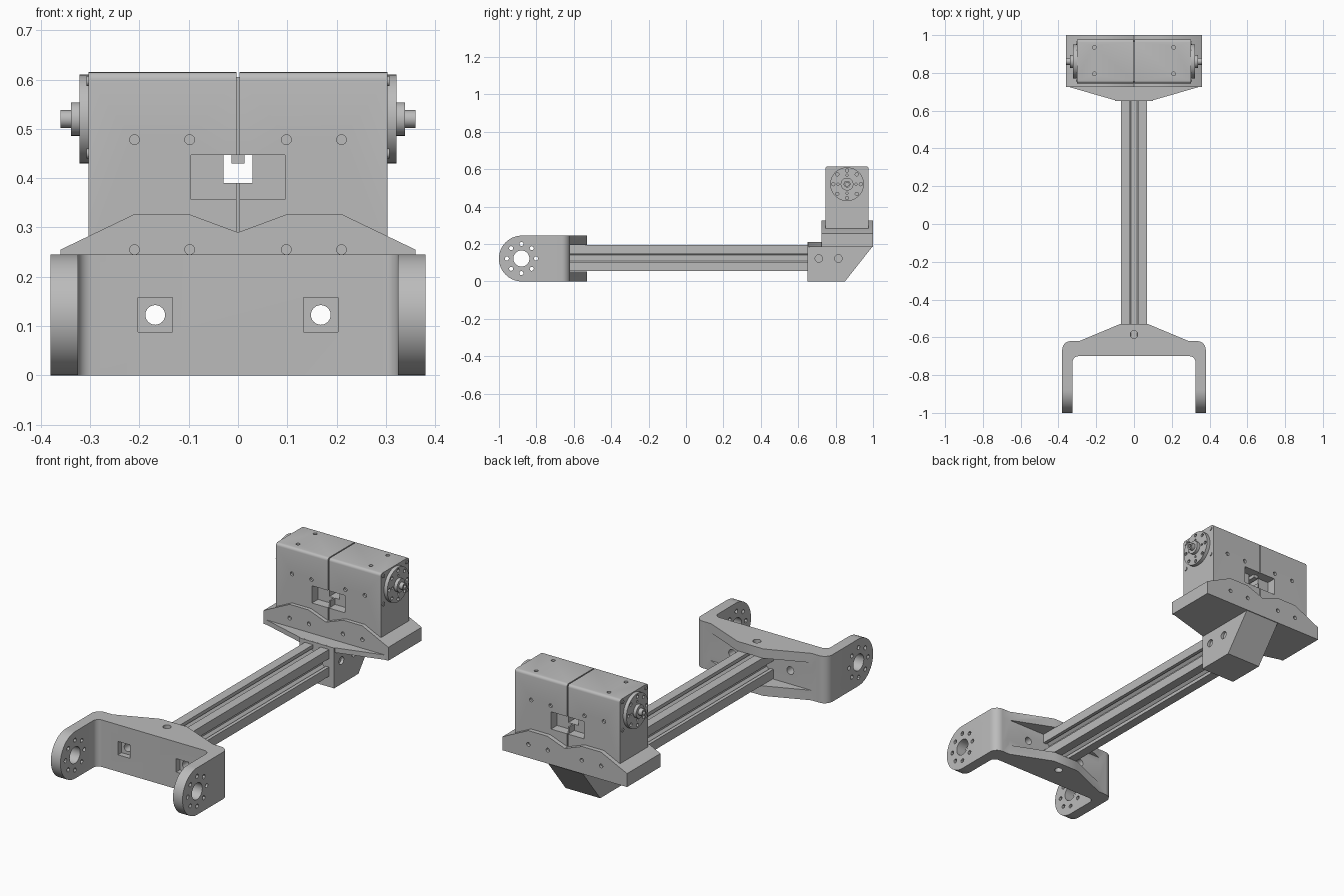
import bpy, bmesh
from math import pi, cos, sin
from mathutils import Vector

cube = bpy.data.objects.get("Cube")
if cube:
    bpy.data.objects.remove(cube, do_unlink=True)

grey = bpy.data.materials.new("machined grey")
grey.use_nodes = True
color = (0.5, 0.5, 0.5, 1)
grey.diffuse_color = color
grey.node_tree.nodes["Principled BSDF"].inputs["Base Color"].default_value = color


def place(axis, a, b, depth):
    return {"x": (depth, a, b), "y": (a, depth, b), "z": (a, b, depth)}[axis]


def prism(name, outline, axis, lo, hi):
    """Extrude a 2D outline along an axis."""
    bm = bmesh.new()
    face = bm.faces.new([bm.verts.new(place(axis, a, b, lo)) for a, b in outline])
    ext = bmesh.ops.extrude_face_region(bm, geom=[face])
    move = Vector(place(axis, 0, 0, hi - lo))
    bmesh.ops.translate(bm, vec=move, verts=[v for v in ext["geom"] if isinstance(v, bmesh.types.BMVert)])
    bmesh.ops.recalc_face_normals(bm, faces=bm.faces)
    mesh = bpy.data.meshes.new(name)
    bm.to_mesh(mesh)
    bm.free()
    mesh.materials.append(grey)
    ob = bpy.data.objects.new(name, mesh)
    bpy.context.collection.objects.link(ob)
    return ob


def circle(a, b, r, n=24):
    return [(a + r * cos(2 * pi * i / n), b + r * sin(2 * pi * i / n)) for i in range(n)]


def rect(a0, a1, b0, b1):
    return [(a0, b0), (a1, b0), (a1, b1), (a0, b1)]


def rounded(corners, steps=8):
    """Round the square corners given as (a, b, radius)."""
    out = []
    for i, (a, b, r) in enumerate(corners):
        p = Vector((a, b))
        if not r:
            out.append((a, b))
            continue
        u = (Vector(corners[i - 1][:2]) - p).normalized()
        v = (Vector(corners[(i + 1) % len(corners)][:2]) - p).normalized()
        c = p + r * (u + v)
        for k in range(steps + 1):
            t = pi / 2 * k / steps
            out.append(tuple(c - r * (v * cos(t) + u * sin(t))))
    return out


def cut(ob, cutter, operation="DIFFERENCE"):
    mod = ob.modifiers.new("cut", "BOOLEAN")
    mod.operation, mod.solver, mod.object = operation, "EXACT", cutter
    bpy.context.view_layer.update()
    graph = bpy.context.evaluated_depsgraph_get()
    mesh = bpy.data.meshes.new_from_object(ob.evaluated_get(graph))
    ob.modifiers.clear()
    ob.data = mesh
    bpy.data.objects.remove(cutter, do_unlink=True)


def drill(ob, axis, a, b, r, lo, hi, n=24):
    cut(ob, prism("cutter", circle(a, b, r, n), axis, lo, hi))


# Fork: plan outline, side rounding, slot for the beam, holes
half = [(0.075, -0.53, 0), (0.29, -0.62, 0), (0.38, -0.62, 0.045),
        (0.38, -1, 0), (0.325, -1, 0), (0.325, -0.70, 0.03)]
fork = prism("fork", rounded(half + [(-x, y, r) for x, y, r in reversed(half)]), "z", 0, 0.245)
side = [(-0.8775 - 0.1225 * sin(pi * i / 32), 0.1225 - 0.1225 * cos(pi * i / 32)) for i in range(33)]
cut(fork, prism("cutter", side + [(-0.4, 0.245), (-0.4, 0)], "x", -0.5, 0.5), "INTERSECT")
cut(fork, prism("cutter", rect(-0.62, -0.4, 0.052, 0.196), "x", -0.5, 0.5))
drill(fork, "x", -0.88, 0.1225, 0.043, -0.5, 0.5, 32)
for a, b in circle(-0.88, 0.1225, 0.078, 8):
    drill(fork, "x", a, b, 0.011, -0.5, 0.5, 12)
for x in (-0.168, 0.168):
    cut(fork, prism("cutter", rect(x - 0.035, x + 0.035, 0.088, 0.158), "y", -0.75, -0.67))
    drill(fork, "y", x, 0.1225, 0.02, -0.8, -0.5)
drill(fork, "z", 0, -0.585, 0.02, -0.1, 0.4)

# Slotted beam: one side of the section turned four times
quarter = [(0.07, -0.07), (0.07, -0.022), (0.052, -0.022), (0.052, -0.036), (0.032, -0.016),
           (0.032, 0.016), (0.052, 0.036), (0.052, 0.022), (0.07, 0.022)]
section = []
for k in range(4):
    c, s = (1, 0, -1, 0)[k], (0, 1, 0, -1)[k]
    section += [(x * c - z * s, 0.125 + x * s + z * c) for x, z in quarter]
prism("beam", section, "y", -0.62, 0.67)

# Rear socket under the cradle
socket = prism("beam_socket", [(0.65, 0), (0.85, 0), (1, 0.19), (1, 0.2), (0.65, 0.21)], "x", -0.1, 0.1)
for y in (0.71, 0.815):
    for lo, hi in ((-0.2, -0.085), (0.085, 0.2)):
        drill(socket, "x", y, 0.1225, 0.02, lo, hi)

# Cradle with scalloped rim, and its tapered apron
rim = [(0.36, 0.185), (0.36, 0.255), (0.21, 0.327), (0.1, 0.327)]
outline = rim + [(0, 0.29)] + [(-x, z) for x, z in reversed(rim)]
cradle = prism("cradle", outline, "y", 0.725, 1)
prism("cradle_apron", [(-0.36, 0.73), (0.36, 0.73), (0.1, 0.655), (-0.1, 0.655)], "z", 0.185, 0.21)
for x in (-0.21, -0.098, 0.098, 0.21):
    for lo, hi in ((0.7, 0.74), (0.985, 1.1)):
        drill(cradle, "y", x, 0.255, 0.01, lo, hi, 16)

# Motor housings, one on each side of the seam
y0, y1, top = 0.745, 0.977, 0.615
shell = rounded([(y0, 0.26, 0), (y1, 0.26, 0), (y1, top, 0.014), (y0, top, 0.014)], 4)
for s, label in ((1, "left"), (-1, "right")):
    body = prism(label + "_motor_housing", shell, "x", s * 0.003, s * 0.303)
    for lo, hi in ((y0 - 0.1, y0 + 0.05), (y1 - 0.05, y1 + 0.1)):
        cut(body, prism("cutter", rect(-0.095, 0.095, 0.357, 0.447), "y", lo, hi))
    cut(body, prism("cutter", rect(-0.029, 0.029, 0.39, 0.447), "y", 0.6, 1.2))
    for x in (0.098, 0.21):
        for lo, hi in ((y0 - 0.1, y0 + 0.012), (y1 - 0.012, y1 + 0.1)):
            drill(body, "y", s * x, 0.478, 0.01, lo, hi, 16)
    for y in (0.795, 0.935):
        drill(body, "z", s * 0.21, y, 0.01, top - 0.012, 0.7, 16)

    # Corner screws on the end face
    for y in (y0 + 0.02, y1 - 0.02):
        for z in (0.45, 0.597):
            prism(label + "_corner_screw", circle(y, z, 0.01, 16), "x", s * 0.3, s * 0.307)

    # Output horn, hub and shaft
    horn = prism(label + "_horn", circle(0.861, 0.52, 0.09, 48), "x", s * 0.3, s * 0.322)
    for a, b in circle(0.861, 0.52, 0.074, 8):
        drill(horn, "x", a, b, 0.009, s * 0.311, s * 0.4, 12)
    for a, b in circle(0.861, 0.52, 0.048, 4):
        drill(horn, "x", a, b, 0.006, s * 0.311, s * 0.4, 12)
    prism(label + "_hub", circle(0.861, 0.52, 0.034, 32), "x", s * 0.32, s * 0.339)
    shaft = prism(label + "_shaft", circle(0.861, 0.52, 0.018), "x", s * 0.335, s * 0.36)
    drill(shaft, "x", 0.861, 0.52, 0.011, s * 0.345, s * 0.4, 6)

# Recessed filler behind the seam, with the cable opening and its plug
seam = prism("seam_filler", rect(y0 + 0.01, y1 - 0.01, 0.27, top - 0.01), "x", -0.004, 0.004)
cut(seam, prism("cutter", rect(-0.1, 0.1, 0.39, 0.447), "y", 0.6, 1.2))
prism("cable_plug", rect(-0.013, 0.013, 0.43, 0.45), "y", y0 + 0.03, y1 - 0.03)

# Smooth shading on the round surfaces
bpy.ops.object.select_all(action="DESELECT")
for ob in bpy.context.scene.objects:
    if ob.type == "MESH" and grey.name in ob.data.materials:
        ob.select_set(True)
        bpy.context.view_layer.objects.active = ob
bpy.ops.object.shade_smooth_by_angle(angle=pi / 6)
